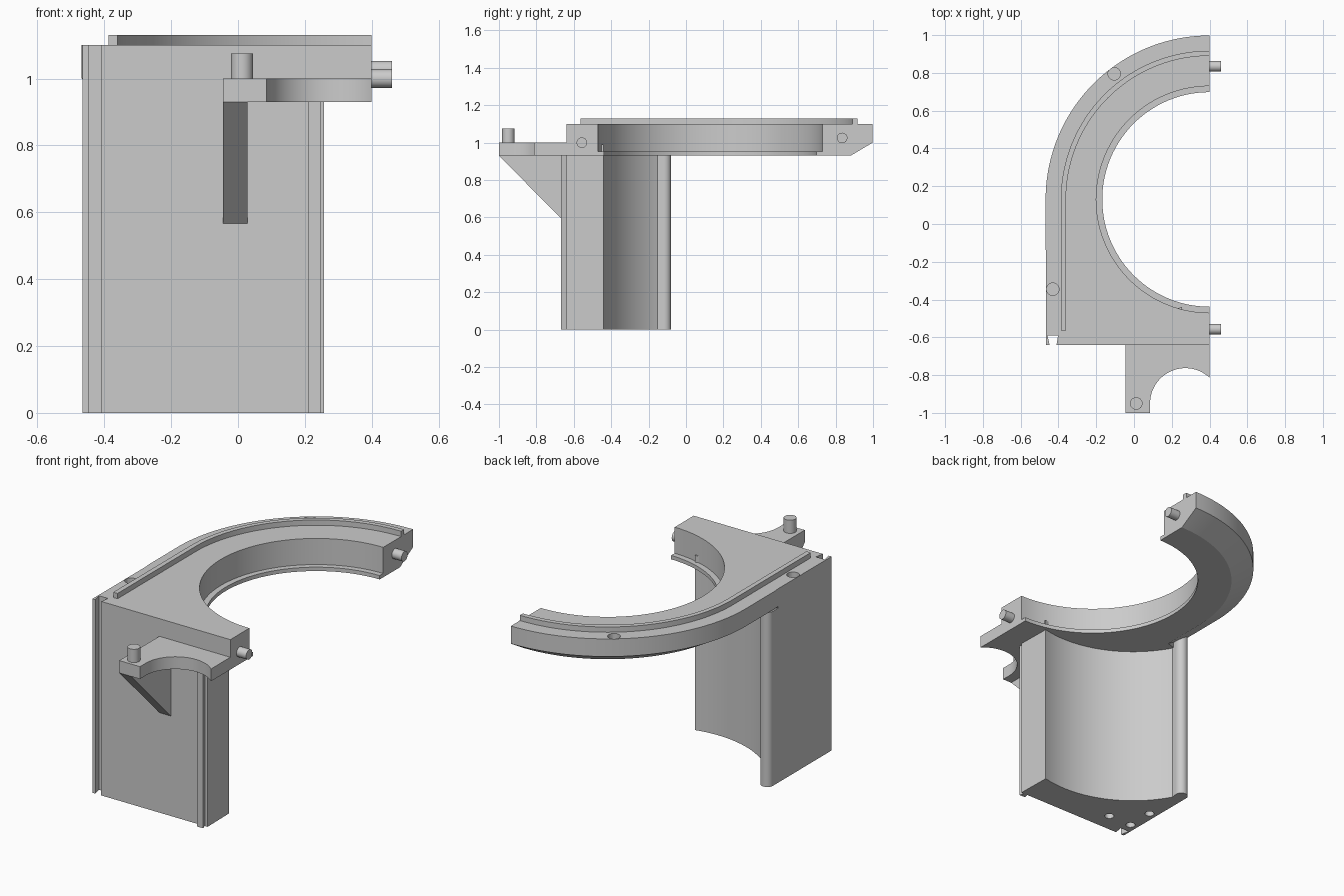
import bpy, bmesh
from math import sin, cos, pi, radians, atan2, hypot

if "Cube" in bpy.data.objects:
    bpy.data.objects.remove(bpy.data.objects["Cube"], do_unlink=True)

grey = bpy.data.materials.new("light grey")
grey.use_nodes = True
colour = (0.6, 0.6, 0.6, 1)
grey.diffuse_color = colour
grey.node_tree.nodes["Principled BSDF"].inputs["Base Color"].default_value = colour

CX, CY = 0.40, 0.13            # centre of the ring opening
LEFT, FRONT = -0.465, -0.64    # outer wall planes
BASE, TOP = 0.93, 1.10         # underside and top of the plate


def arc(cx, cy, r, a0, a1, n=56):
    angles = [radians(a0 + (a1 - a0) * i / n) for i in range(n + 1)]
    return [(cx + r * cos(a), cy + r * sin(a)) for a in angles]


def loft(name, rings):
    """Solid skinned through rings of 3D points, closed with end caps."""
    bm = bmesh.new()
    loops = [[bm.verts.new(p) for p in ring] for ring in rings]
    n = len(loops[0])
    for low, high in zip(loops, loops[1:]):
        for i in range(n):
            j = (i + 1) % n
            bm.faces.new((low[i], low[j], high[j], high[i]))
    bm.faces.new(loops[0][::-1])
    bm.faces.new(loops[-1])
    bmesh.ops.recalc_face_normals(bm, faces=bm.faces)
    mesh = bpy.data.meshes.new(name)
    bm.to_mesh(mesh)
    bm.free()
    ob = bpy.data.objects.new(name, mesh)
    bpy.context.collection.objects.link(ob)
    mesh.materials.append(grey)
    return ob


def prism(name, outline, z0, z1):
    return loft(name, [[(x, y, z) for x, y in outline] for z in (z0, z1)])


def smooth(ob):
    bpy.ops.object.select_all(action='DESELECT')
    ob.select_set(True)
    bpy.context.view_layer.objects.active = ob
    bpy.ops.object.shade_smooth_by_angle(angle=radians(25))


def drill(ob, name, spots, r, z0, z1):
    for i, (x, y) in enumerate(spots):
        cutter = prism(f"{name}_cutter_{i + 1}", arc(x, y, r, 0, 345, 23), z0, z1)
        cutter.hide_render = True
        cutter.hide_set(True)
        cutter.display_type = 'WIRE'
        mod = ob.modifiers.new(name, 'BOOLEAN')
        mod.operation, mod.solver, mod.object = 'DIFFERENCE', 'EXACT', cutter


# Dovetail groove shared by the plate and the column
groove = [(LEFT, FRONT), (-0.447, FRONT), (-0.458, -0.59), (-0.402, -0.59), (-0.41, FRONT)]


# Curved plate with a chamfered lower outer edge
def plate_ring(r, z):
    outline = arc(CX, CY, r, 90, 180) + [(CX - r, -0.13), (LEFT, -0.16)] + groove
    outline += [(CX, FRONT)] + arc(CX, CY, 0.6, 270, 90)
    return [(x, y, z) for x, y in outline]


R = CX - LEFT + 0.003
plate = loft("curved_plate", [plate_ring(0.75, BASE), plate_ring(R, 1.0), plate_ring(R, TOP)])
drill(plate, "top_hole", [(-0.105, 0.795), (-0.43, -0.345)], 0.033, 1.0, 1.2)

# Lip around the bottom of the opening
lip = prism("inner_lip", arc(CX, CY, 0.568, 90, 270) + arc(CX, CY, 0.6, 270, 90), BASE, 0.952)

# Raised rib following the outer edge
rib = prism("top_rib", arc(CX, CY, 0.787, 90, 180) + [(CX - 0.787, -0.565), (CX - 0.76, -0.565)]
            + arc(CX, CY, 0.76, 180, 90), TOP - 0.01, 1.13)

# Column with a tongue, a concave back and a rounded rear corner
bx, by, br = 0.115, 0.13, 0.587
start = degrees_b = atan2(-0.455 - by, 0.257 - bx) * 180 / pi
end = atan2(-0.154 - by, -0.40 - bx) * 180 / pi
tongue = [(0.217, FRONT), (0.21, -0.667), (0.247, -0.667), (0.24, FRONT)]
corner = arc(-0.43, -0.115, 0.035, -10, 180, 16)
column_outline = groove + tongue + [(0.257, FRONT)] + arc(bx, by, br, start, end) + corner
column = prism("column", column_outline, 0, 0.99)
drill(column, "base_hole", [(-0.42, -0.53), (-0.42, -0.37), (-0.27, -0.53)], 0.025, -0.1, 0.08)

# Front bracket with a round cutout
hx, hy, hr = 0.272, -0.95, 0.187
stop = atan2((hr ** 2 - (CX - hx) ** 2) ** 0.5, CX - hx) * 180 / pi
bracket = prism("front_bracket", [(CX, FRONT), (-0.045, FRONT), (-0.045, -1), (hx - hr, -1)]
                + arc(hx, hy, hr, 180, stop, 32), BASE, 1.0)

# Triangular gusset under the bracket
gusset = loft("bracket_gusset", [[(x, -1, BASE), (x, FRONT, BASE), (x, FRONT, 0.567)]
                                 for x in (-0.045, 0.028)])

# Pegs: one upright on the bracket, two on the cut ends
upright_peg = prism("bracket_peg", arc(0.012, -0.95, 0.033, 0, 345, 23), 0.99, 1.075)
pegs = []
for label, y, z in (("rear", 0.835, 1.025), ("front", -0.557, 1.0)):
    circle = arc(y, z, 0.028, 0, 345, 23)
    pegs.append(loft(f"{label}_end_peg", [[(x, u, v) for u, v in circle] for x in (0.38, 0.46)]))

for part in [plate, lip, rib, column, bracket, gusset, upright_peg] + pegs:
    smooth(part)
